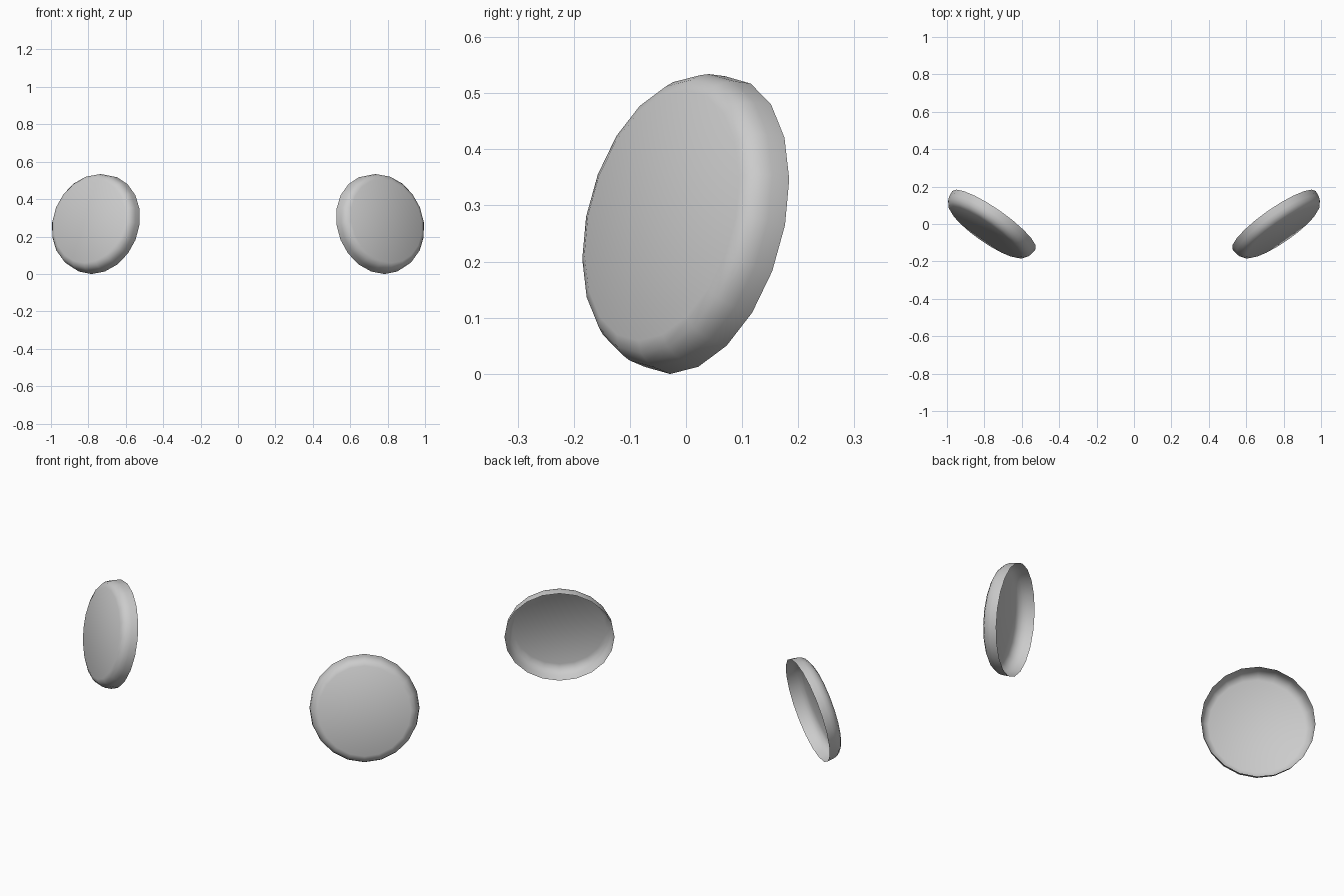
import bpy, bmesh, math
from mathutils import Vector, Matrix

if "Cube" in bpy.data.objects:
    bpy.data.objects.remove(bpy.data.objects["Cube"])

SIDES = 20
# radius, height along the axis: open rim, wall, rounded shoulder, flat face
PROFILE = [(0.272, 0.0), (0.268, 0.035), (0.262, 0.053), (0.250, 0.069), (0.229, 0.080)]
AXIS = Vector((0.56, -0.80, 0.22)).normalized()
RIM_CENTRE = Vector((0.749, 0.0205, 0.265))


def make_cup(name):
    """Shallow round cup, open at the back, revolved around its axis."""
    bm = bmesh.new()
    rings = []
    for r, h in PROFILE:
        rings.append([bm.verts.new((r * math.cos(2 * math.pi * i / SIDES),
                                    r * math.sin(2 * math.pi * i / SIDES), h))
                      for i in range(SIDES)])
    for a, b in zip(rings, rings[1:]):
        for i in range(SIDES):
            j = (i + 1) % SIDES
            bm.faces.new((a[i], a[j], b[j], b[i]))
    bm.faces.new(rings[-1])
    # tilt outwards, forwards and slightly up
    rot = AXIS.to_track_quat('Z', 'Y').to_matrix().to_4x4()
    bm.transform(Matrix.Translation(RIM_CENTRE) @ rot)
    for f in bm.faces:
        f.smooth = True
    mesh = bpy.data.meshes.new(name)
    bm.to_mesh(mesh)
    bm.free()
    ob = bpy.data.objects.new(name, mesh)
    bpy.context.collection.objects.link(ob)
    return ob


# pair of lens covers mirrored across x = 0
cups = make_cup("lens_covers")
mirror = cups.modifiers.new("Mirror", 'MIRROR')
mirror.use_axis = (True, False, False)
mirror.use_mirror_merge = False
